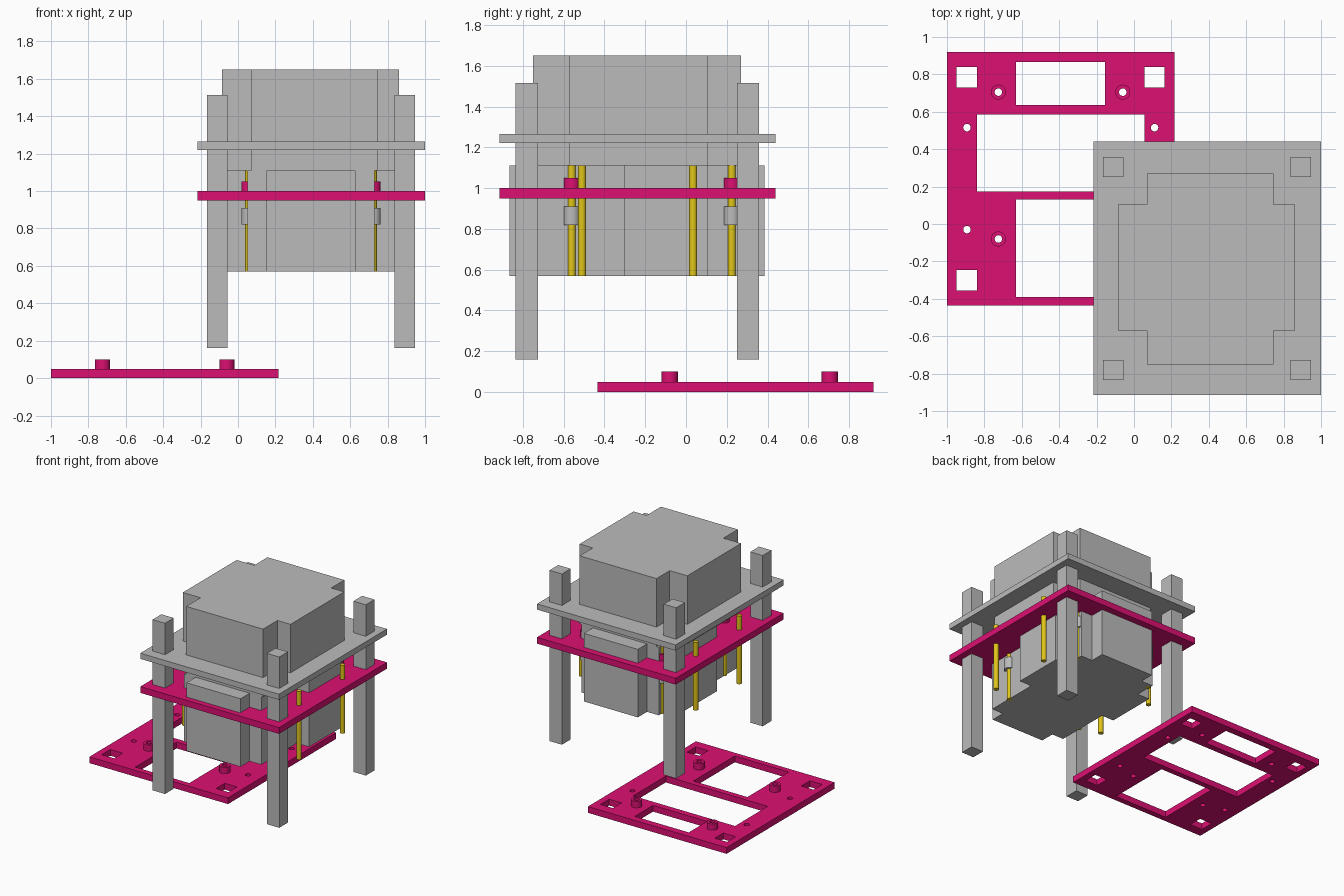
import bpy, math

if "Cube" in bpy.data.objects:
    bpy.data.objects.remove(bpy.data.objects["Cube"])

def mat(name, col):
    m = bpy.data.materials.new(name)
    m.diffuse_color = (*col, 1)
    m.use_nodes = True
    m.node_tree.nodes["Principled BSDF"].inputs["Base Color"].default_value = m.diffuse_color
    return m

PINK = mat("magenta", (0.72, 0.005, 0.17))
GREY = mat("grey", (0.5, 0.5, 0.5))
GOLD = mat("yellow", (0.75, 0.56, 0.01))

def rect(x0, x1, y0, y1):
    return [(x0, y0), (x1, y0), (x1, y1), (x0, y1)]

def circle(x, y, r, n=24):
    return [(x + r * math.cos(2 * math.pi * i / n), y + r * math.sin(2 * math.pi * i / n)) for i in range(n)]

def cross(a, b):
    # plus-shaped outline: a is the wide-in-x rectangle, b the long-in-y one
    ax0, ax1, ay0, ay1 = a
    bx0, bx1, by0, by1 = b
    return [(bx0, by0), (bx1, by0), (bx1, ay0), (ax1, ay0), (ax1, ay1), (bx1, ay1),
            (bx1, by1), (bx0, by1), (bx0, ay1), (ax0, ay1), (ax0, ay0), (bx0, ay0)]

def slab(name, loops, z0, z1, material, offset=(0, 0, 0), smooth=False):
    # extruded flat profile; loops after the first are holes
    cu = bpy.data.curves.new(name, 'CURVE')
    cu.dimensions, cu.fill_mode = '2D', 'BOTH'
    cu.extrude = (z1 - z0) / 2
    for pts in loops:
        s = cu.splines.new('POLY')
        s.points.add(len(pts) - 1)
        for p, (x, y) in zip(s.points, pts):
            p.co = (x, y, 0, 1)
        s.use_cyclic_u = True
    tmp = bpy.data.objects.new(name + "_profile", cu)
    bpy.context.collection.objects.link(tmp)
    bpy.context.view_layer.update()
    me = bpy.data.meshes.new_from_object(tmp.evaluated_get(bpy.context.evaluated_depsgraph_get()))
    bpy.data.objects.remove(tmp)
    me.materials.clear()
    me.materials.append(material)
    for f in me.polygons:
        f.use_smooth = smooth and abs(f.normal.z) < 0.5
        f.material_index = 0
    ob = bpy.data.objects.new(name, me)
    bpy.context.collection.objects.link(ob)
    ob.location = (offset[0], offset[1], offset[2] + (z0 + z1) / 2)
    if smooth:
        bpy.context.view_layer.objects.active = ob
        ob.select_set(True)
        bpy.ops.object.shade_smooth_by_angle()
        ob.select_set(False)
    return ob

# layout of the plate openings (in the loose plate's position)
BOSSES = [(x, y) for x in (-0.725, -0.06) for y in (-0.08, 0.705)]
SIDE_HOLES = [(x, y) for x in (-0.893, 0.11) for y in (-0.03, 0.515)]
SQUARES = [(x, y) for x in (-0.948, 0.055) for y in (-0.355, 0.73)]
WINDOWS = [(-0.63, -0.155, 0.635, 0.865), (-0.84, 0.055, 0.175, 0.585), (-0.63, -0.155, -0.39, 0.13)]
SHIFT = (0.783, -0.48, 0.95)

# two identical magenta plates: one loose, one assembled
for tag, off in (("loose", (0, 0, 0)), ("assembled", SHIFT)):
    loops = [rect(-1, 0.217, -0.435, 0.92)]
    loops += [rect(*w) for w in WINDOWS]
    loops += [rect(x, x + 0.109, y, y + 0.109) for x, y in SQUARES]
    loops += [circle(x, y, 0.02) for x, y in BOSSES + SIDE_HOLES]
    slab(tag + "_plate", loops, 0, 0.05, PINK, off)
    for x, y in BOSSES:
        slab(tag + "_boss", [circle(x, y, 0.04), circle(x, y, 0.02)], 0.05, 0.10, PINK, off, True)

# pins through every round hole, with spacers on the corner ones
XY = (SHIFT[0], SHIFT[1], 0)
for x, y in BOSSES + SIDE_HOLES:
    slab("pin", [circle(x, y, 0.0195)], 0.57, 1.11, GOLD, XY, True)
for x, y in BOSSES:
    slab("spacer", [circle(x, y, 0.04), circle(x, y, 0.02)], 0.82, 0.91, GREY, XY, True)

# corner posts
for x, y in SQUARES:
    slab("post", [rect(x, x + 0.109, y, y + 0.109)], 0.16, 1.515, GREY, XY)

# grey cover plate and upper block
slab("cover_plate", [rect(-0.217, 1, -0.915, 0.44)], 1.22, 1.265, GREY)
slab("upper_block", [cross((-0.085, 0.86, -0.57, 0.105), (0.07, 0.745, -0.75, 0.27))], 1.11, 1.65, GREY)

# lower block passing through the plate windows
core = (0.05, 0.73, -0.75, 0.27)
mid = (-0.057, 0.838, -0.305, 0.105)
half = cross(mid, core)
lower = [(0.153, -0.865), (0.628, -0.865), (0.628, -0.75)] + half[1:7] \
    + [(0.628, 0.27), (0.628, 0.385), (0.153, 0.385), (0.153, 0.27)] + half[7:] + [half[0], (0.153, -0.75)]
slab("lower_block", [lower], 0.57, 1.11, GREY)
